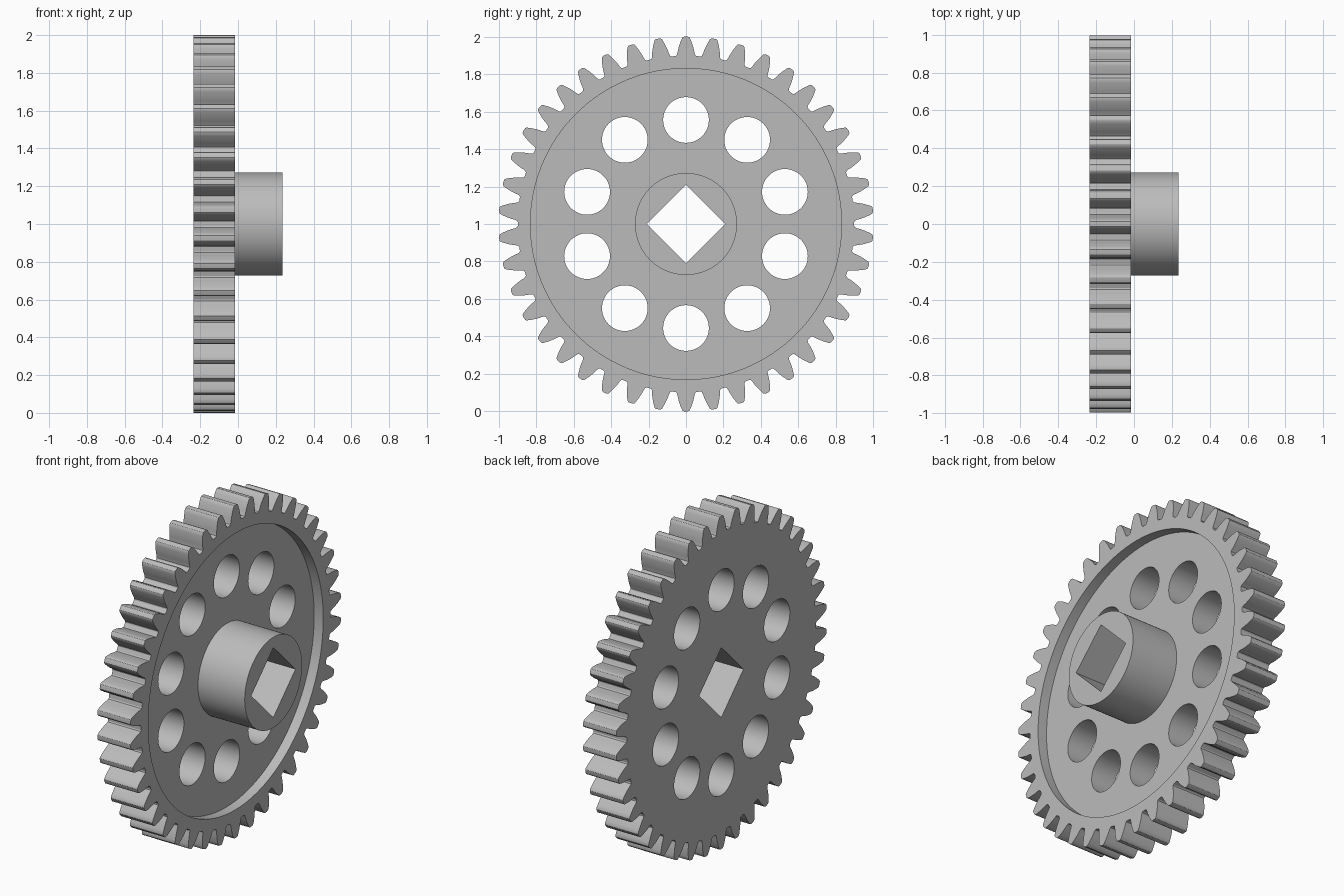
import bpy, bmesh
from math import pi, tau, sin, cos, tan, acos, radians

if "Cube" in bpy.data.objects:
    bpy.data.objects.remove(bpy.data.objects["Cube"])

TEETH = 42
TIP = 1.0
MODULE = 2 * TIP / (TEETH + 2)
PITCH = MODULE * TEETH / 2
ROOT = PITCH - 1.25 * MODULE
PRESSURE = radians(20)
BASE = PITCH * cos(PRESSURE)
BACK, FLOOR, RIM, HUB_END = -0.235, -0.075, -0.015, 0.235

steel = bpy.data.materials.new("grey metal")
grey = (0.5, 0.5, 0.5, 1)
steel.diffuse_color = grey
steel.use_nodes = True
steel.node_tree.nodes["Principled BSDF"].inputs["Base Color"].default_value = grey


def ring(radius, count, cy=0, cz=0):
    return [(cy + radius * sin(tau * i / count), cz + radius * cos(tau * i / count))
            for i in range(count)]


def prism(name, outline, x0, x1):
    """Solid with a y-z outline, running along x."""
    bm = bmesh.new()
    face = bm.faces.new([bm.verts.new((x0, y, z + 1)) for y, z in outline])
    new = bmesh.ops.extrude_face_region(bm, geom=[face])["geom"]
    bmesh.ops.translate(bm, vec=(x1 - x0, 0, 0),
                        verts=[v for v in new if isinstance(v, bmesh.types.BMVert)])
    bmesh.ops.recalc_face_normals(bm, faces=bm.faces)
    mesh = bpy.data.meshes.new(name)
    bm.to_mesh(mesh)
    bm.free()
    mesh.materials.append(steel)
    obj = bpy.data.objects.new(name, mesh)
    bpy.context.collection.objects.link(obj)
    return obj


def combine(target, tool, operation):
    mod = target.modifiers.new("combine", 'BOOLEAN')
    mod.operation, mod.object, mod.solver = operation, tool, 'EXACT'
    bpy.context.view_layer.objects.active = target
    bpy.ops.object.modifier_apply(modifier=mod.name)
    bpy.data.objects.remove(tool)


def involute(angle):
    return tan(angle) - angle


def half_angle(r):
    """Half the angular width of a tooth at radius r."""
    return pi / (2 * TEETH) + involute(PRESSURE) - involute(acos(min(1, BASE / r)))


# Tooth flank from root fillet to softened tip, mirrored for each tooth
flank = [(ROOT, half_angle(ROOT) + 0.010), (ROOT + 0.004, half_angle(ROOT) + 0.003)]
for i in range(1, 7):
    r = ROOT + (TIP - 0.006 - ROOT) * i / 6
    flank.append((r, half_angle(r)))
flank.append((TIP - 0.001, half_angle(TIP) - 0.004))
tooth = [(r, -a) for r, a in flank] + [(TIP, 0)] + [(r, a) for r, a in reversed(flank)]
outline = [(r * sin(a + tau * k / TEETH), r * cos(a + tau * k / TEETH))
           for k in range(TEETH) for r, a in tooth]

# Toothed wheel with a shallow recess inside the rim
gear = prism("gear_wheel", outline, BACK, RIM)
combine(gear, prism("recess", ring(0.83, 128), FLOOR, RIM + 0.1), 'DIFFERENCE')

# Hub rising from the recess floor
combine(gear, prism("hub", ring(0.272, 96), FLOOR - 0.05, HUB_END), 'UNION')

# Ring of ten lightening holes
for k in range(10):
    a = tau * k / 10
    hole = ring(0.122, 48, 0.555 * sin(a), 0.555 * cos(a))
    combine(gear, prism("hole", hole, -0.5, 0.5), 'DIFFERENCE')

# Square shaft bore, standing on its corner
combine(gear, prism("bore", ring(0.21, 4), -0.5, 0.5), 'DIFFERENCE')

bpy.ops.object.select_all(action='DESELECT')
gear.select_set(True)
bpy.context.view_layer.objects.active = gear
bpy.ops.object.shade_smooth_by_angle(angle=radians(30))
